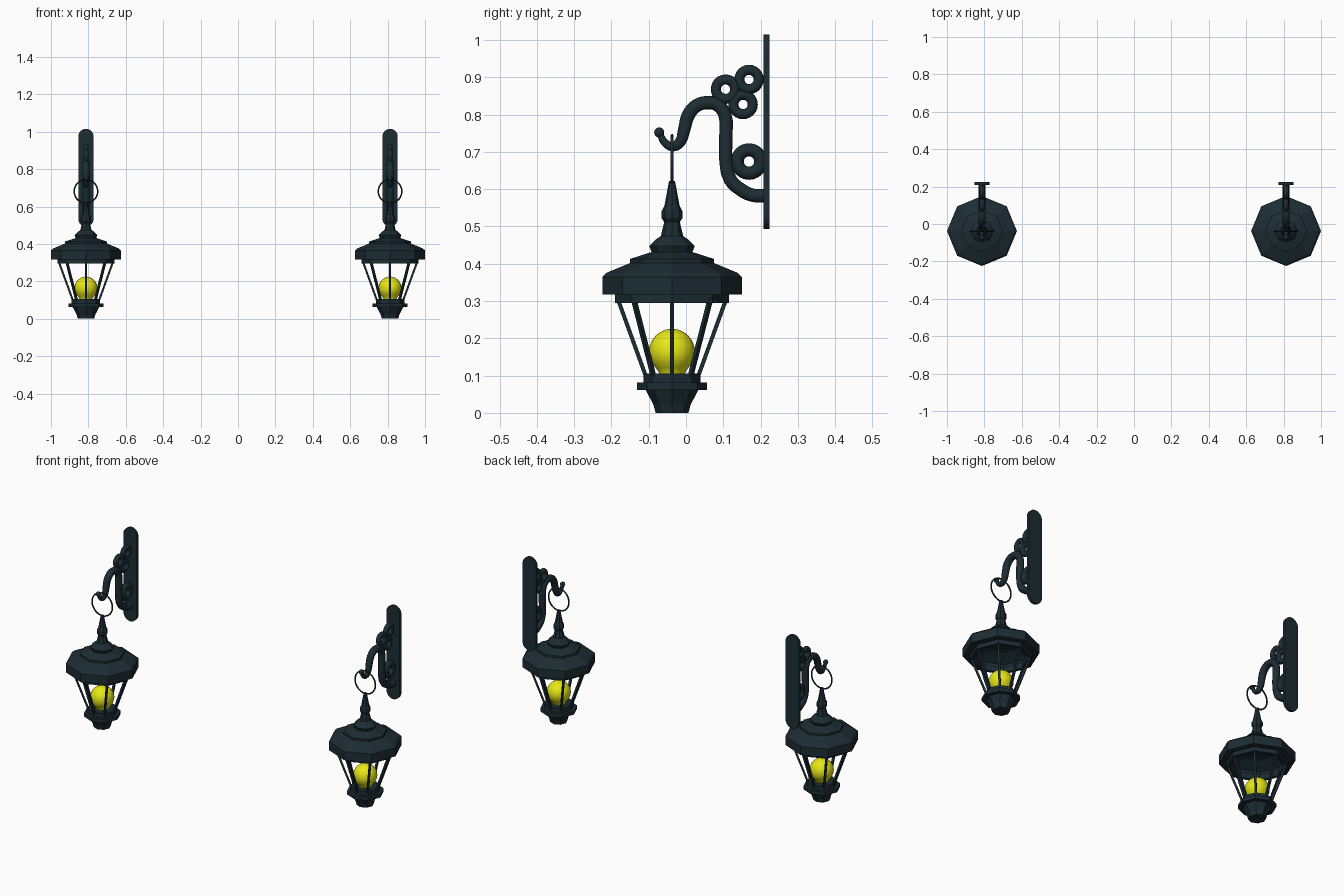
import bpy, bmesh
from math import pi, sin, cos, radians
from mathutils import Matrix, Vector

if "Cube" in bpy.data.objects:
    bpy.data.objects.remove(bpy.data.objects["Cube"])

CX, CY = 0.813, -0.0375          # axis of the right-hand lantern


def material(name, rgb):
    m = bpy.data.materials.new(name)
    m.diffuse_color = (*rgb, 1)
    m.use_nodes = True
    m.node_tree.nodes["Principled BSDF"].inputs["Base Color"].default_value = m.diffuse_color
    return m


IRON = material("dark_iron", (0.012, 0.026, 0.034))
GLOW = material("yellow_bulb", (0.8, 0.8, 0.008))


def finish(name, bm, mat=IRON, smooth=None):
    """Store the mesh and mirror it to the other lantern."""
    bmesh.ops.remove_doubles(bm, verts=bm.verts, dist=1e-5)
    bmesh.ops.recalc_face_normals(bm, faces=bm.faces)
    me = bpy.data.meshes.new(name)
    bm.to_mesh(me)
    bm.free()
    me.materials.append(mat)
    ob = bpy.data.objects.new(name, me)
    bpy.context.collection.objects.link(ob)
    if smooth:
        bpy.ops.object.select_all(action='DESELECT')
        bpy.context.view_layer.objects.active = ob
        ob.select_set(True)
        bpy.ops.object.shade_smooth_by_angle(angle=radians(smooth))
    mod = ob.modifiers.new("mirror", 'MIRROR')
    mod.use_axis = (True, False, False)
    mod.use_mirror_merge = False
    return ob


def lathe(bm, profile, n, closed=False, mtx=None):
    """Revolve (radius, height) points about z, then place with mtx."""
    mtx = mtx or Matrix.Translation((CX, CY, 0))
    rings = []
    for r, z in profile:
        rings.append([bm.verts.new(mtx @ Vector((r * cos(2 * pi * i / n), r * sin(2 * pi * i / n), z)))
                      for i in range(n)])
    pairs = list(zip(rings, rings[1:]))
    if closed:
        pairs.append((rings[-1], rings[0]))
    for a, b in pairs:
        for i in range(n):
            j = (i + 1) % n
            bm.faces.new((a[i], a[j], b[j], b[i]))


def turned(name, profile, n=8, mat=IRON, smooth=None, closed=False):
    bm = bmesh.new()
    lathe(bm, profile, n, closed)
    return finish(name, bm, mat, smooth)


def torus(name, y, z, major, minor, axis, n=24, k=10, x=CX):
    bm = bmesh.new()
    prof = [(major + minor * cos(2 * pi * i / k), minor * sin(2 * pi * i / k)) for i in range(k)]
    lathe(bm, prof, n, True, Matrix.Translation((x, y, z)) @ Matrix.Rotation(pi / 2, 4, axis))
    return finish(name, bm, smooth=50)


# Lantern base: octagonal cup, flange and collar
turned("base_cup", [(0, 0), (0.044, 0), (0.05, 0.022), (0.072, 0.064), (0, 0.064)])
turned("base_flange", [(0, 0.062), (0.094, 0.062), (0.094, 0.081), (0, 0.081)])
turned("base_collar", [(0, 0.08), (0.076, 0.08), (0.076, 0.105), (0, 0.105)])

# Hollow octagonal roof with its stepped top
turned("roof", [(0.187, 0.317), (0.187, 0.365), (0.175, 0.376), (0.112, 0.402), (0.112, 0.413),
                (0.056, 0.431), (0, 0.431), (0, 0.395), (0.1, 0.385), (0.165, 0.355), (0.17, 0.317)],
       closed=True)
turned("roof_lower_ring", [(0.153, 0.295), (0.153, 0.318), (0.175, 0.318), (0.175, 0.325),
                           (0.135, 0.325), (0.135, 0.295)], closed=True)
turned("finial", [(0, 0.425), (0.054, 0.43), (0.061, 0.447), (0.042, 0.466), (0.03, 0.474),
                  (0.021, 0.512), (0.028, 0.522), (0.028, 0.54), (0.02, 0.557), (0.008, 0.622), (0, 0.622)])

# Eight slanted cage bars, one per octagon corner
bm = bmesh.new()
for i in range(8):
    rot = Matrix.Translation((CX, CY, 0)) @ Matrix.Rotation(i * pi / 4, 4, 'Z')
    w = 0.0057
    ends = [[bm.verts.new(rot @ Vector((r + dx, dy, z))) for dx, dy in ((-w, -w), (w, -w), (w, w), (-w, w))]
            for r, z in ((0.069, 0.095), (0.147, 0.31))]
    for k in range(4):
        j = (k + 1) % 4
        bm.faces.new((ends[0][k], ends[0][j], ends[1][j], ends[1][k]))
    bm.faces.new(ends[0])
    bm.faces.new(ends[1])
finish("cage_bars", bm)

# Light bulb: neck running into a sphere
arc = [(0.0615 * cos(radians(a)), 0.164 + 0.0615 * sin(radians(a))) for a in range(-45, 90, 15)]
turned("bulb", [(0, 0.1), (0.034, 0.1), (0.036, 0.11)] + arc + [(0, 0.2255)], 20, GLOW, 50)

# Hanging ring between finial and hook
torus("hanging_ring", CY, 0.681, 0.063, 0.004, 'X', 28, 8)

# Scroll rings of the bracket
for i, (y, z, a, b) in enumerate([(0.106, 0.868, 0.026, 0.0135), (0.169, 0.894, 0.026, 0.0135),
                                  (0.153, 0.827, 0.026, 0.0135), (0.169, 0.674, 0.0315, 0.0175)]):
    torus("scroll_ring_%d" % (i + 1), y, z, a, b, 'Y')

# Bracket arm: tube swept along an S path, thinner towards the hook tip
path = [(-0.07, 0.747), (-0.056, 0.724), (-0.035, 0.714), (-0.016, 0.726), (-0.005, 0.759),
        (0.006, 0.798), (0.027, 0.823), (0.056, 0.832), (0.084, 0.826), (0.104, 0.8),
        (0.107, 0.745), (0.107, 0.678), (0.119, 0.625), (0.145, 0.6), (0.177, 0.584), (0.214, 0.582)]
radii = [0.009, 0.011, 0.0135, 0.0155, 0.0175]
cu = bpy.data.curves.new("arm_path", 'CURVE')
cu.dimensions = '3D'
cu.bevel_depth = 1.0
cu.bevel_resolution = 3
cu.resolution_u = 3
cu.use_fill_caps = True
sp = cu.splines.new('BEZIER')
sp.bezier_points.add(len(path) - 1)
for i, (y, z) in enumerate(path):
    p = sp.bezier_points[i]
    p.co = (CX, y, z)
    p.handle_left_type = p.handle_right_type = 'AUTO'
    p.radius = radii[i] if i < len(radii) else 0.0188
tmp = bpy.data.objects.new("arm_path", cu)
bpy.context.collection.objects.link(tmp)
bpy.context.view_layer.update()
bm = bmesh.new()
bm.from_mesh(tmp.to_mesh())
bpy.data.objects.remove(tmp)
finish("bracket_arm", bm, smooth=50)

# Ball on the hook tip
bm = bmesh.new()
bmesh.ops.create_uvsphere(bm, u_segments=12, v_segments=8, radius=0.0135,
                          matrix=Matrix.Translation((CX, -0.072, 0.752)))
finish("hook_ball", bm, smooth=50)

# Wall plate: long strip with rounded ends
bm = bmesh.new()
outline = []
for zc, start in ((0.974, 0), (0.534, 180)):
    for a in range(0, 181, 15):
        t = radians(start + a)
        outline.append(bm.verts.new((CX + 0.041 * cos(t), 0.208, zc + 0.041 * sin(t))))
face = bm.faces.new(outline)
ext = bmesh.ops.extrude_face_region(bm, geom=[face], use_keep_orig=True)
bmesh.ops.translate(bm, vec=(0, 0.0155, 0), verts=[g for g in ext['geom'] if isinstance(g, bmesh.types.BMVert)])
finish("wall_plate", bm, smooth=30)
